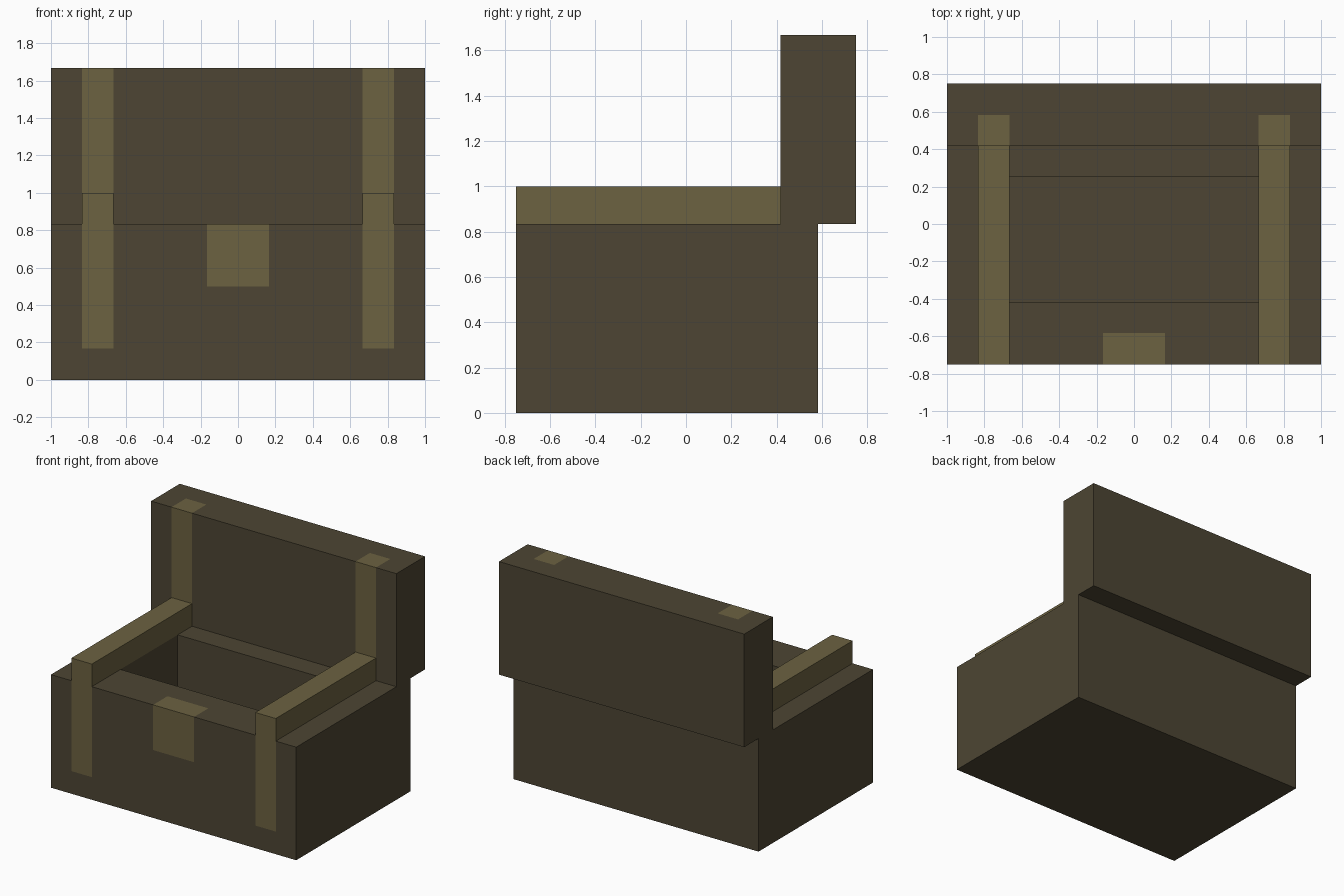
import bpy
import bmesh
from mathutils import Vector

U = 1 / 6  # building unit

default = bpy.data.objects.get("Cube")
if default:
    bpy.data.objects.remove(default, do_unlink=True)


def make_material(name, colour):
    mat = bpy.data.materials.new(name)
    mat.use_nodes = True
    mat.diffuse_color = (*colour, 1)
    shader = next(n for n in mat.node_tree.nodes if n.type == 'BSDF_PRINCIPLED')
    shader.inputs["Base Color"].default_value = (*colour, 1)
    shader.inputs["Roughness"].default_value = 0.9
    return mat


BROWN = make_material("dark brown", (0.074, 0.060, 0.033))
TAN = make_material("tan strap", (0.150, 0.122, 0.053))


def box(low, high):
    """Box between two corners, given in building units."""
    bm = bmesh.new()
    bmesh.ops.create_cube(bm, size=1)
    low, high = Vector(low), Vector(high)
    for v in bm.verts:
        v.co = [((l + h) / 2 + c * (h - l)) * U for l, h, c in zip(low, high, v.co)]
    return bm


def cut(bm, axis, positions):
    """Slice the mesh across one axis at each position."""
    normal = [float(i == axis) for i in range(3)]
    for p in positions:
        point = [n * p * U for n in normal]
        bmesh.ops.bisect_plane(bm, geom=bm.verts[:] + bm.edges[:] + bm.faces[:],
                               plane_co=point, plane_no=normal)


def finish(bm, name, materials, is_tan=None):
    """Paint faces by rule and turn the mesh into an object."""
    bmesh.ops.recalc_face_normals(bm, faces=bm.faces[:])
    if is_tan:
        for f in bm.faces:
            f.material_index = int(is_tan(f.calc_center_median() / U, f.normal))
    mesh = bpy.data.meshes.new(name)
    bm.to_mesh(mesh)
    bm.free()
    for mat in materials:
        mesh.materials.append(mat)
    obj = bpy.data.objects.new(name, mesh)
    bpy.context.collection.objects.link(obj)
    return obj


def in_strap(x):
    return 4 < abs(x) < 5


# Hollow base with front straps and a clasp
base = box((-6, -4.5, 0), (6, 3.5, 5))
cut(base, 0, (-5, -4, -1, 1, 4, 5))
cut(base, 1, (-3.5, -2.5, 1.5))
cut(base, 2, (1, 3))
opening = [f for f in base.faces if f.normal.z > 0.9
           and abs(f.calc_center_median().x) < 4 * U
           and -2.5 * U < f.calc_center_median().y < 1.5 * U]
result = bmesh.ops.extrude_face_region(base, geom=opening)
sunk = [g for g in result["geom"] if isinstance(g, bmesh.types.BMVert)]
bmesh.ops.translate(base, verts=sunk, vec=(0, 0, -3 * U))
leftover = [f for f in opening if f.is_valid]
if leftover:
    bmesh.ops.delete(base, geom=leftover, context='FACES')


def base_tan(c, n):
    front = n.y < -0.9 and c.y < -4.4
    top = n.z > 0.9 and c.z > 4.9
    strap = front and in_strap(c.x) and c.z > 1
    clasp = abs(c.x) < 1 and ((front and c.z > 3) or (top and c.y < -3.5))
    return strap or clasp


finish(base, "base", (BROWN, TAN), base_tan)

# Upright back, with straps on its front and top
back = box((-6, 2.5, 5), (6, 4.5, 10))
cut(back, 0, (-5, -4, 4, 5))
cut(back, 1, (3.5,))
finish(back, "back", (BROWN, TAN),
       lambda c, n: in_strap(c.x) and (n.y < -0.9 or (n.z > 0.9 and c.y < 3.5)))

# Raised strap bars on both sides
for side, x in (("left", 4), ("right", -5)):
    finish(box((x, -4.5, 5), (x + 1, 2.5, 6)), side + "_strap_bar", (TAN,))
